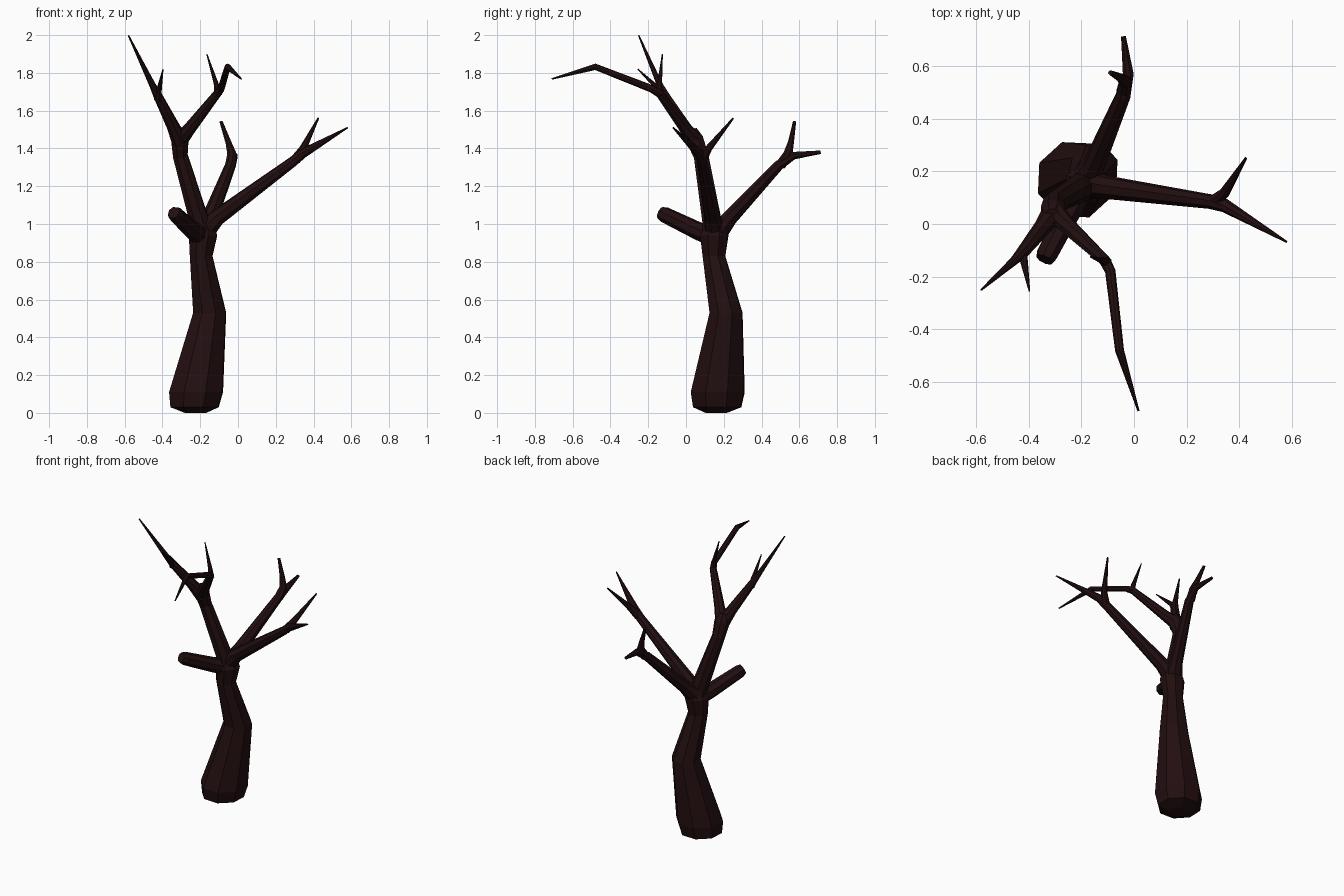
import bpy, bmesh, math
from mathutils import Vector

bark = bpy.data.materials.new("dark_bark")
bark.diffuse_color = (0.016, 0.0045, 0.005, 1)
SIDES = 8


def limb(name, points, flat_rings=False):
    """Faceted tapering tube through (x, y, z, radius) points."""
    pos = [Vector(p[:3]) for p in points]
    bm = bmesh.new()
    rings, normal = [], Vector((0.94, 0.34, 0))
    for i, p in enumerate(pos):
        # ring faces the average of the directions on both sides
        d = Vector((0, 0, 0))
        if i > 0:
            d += (p - pos[i - 1]).normalized()
        if i < len(pos) - 1:
            d += (pos[i + 1] - p).normalized()
        d = Vector((0, 0, 1)) if flat_rings else d.normalized()
        normal = (normal - d * normal.dot(d)).normalized()
        side = d.cross(normal)
        r = points[i][3]
        ring = []
        for k in range(SIDES):
            a = 2 * math.pi * k / SIDES
            ring.append(bm.verts.new(p + (normal * math.cos(a) + side * math.sin(a)) * r))
        rings.append(ring)
    for a, b in zip(rings, rings[1:]):
        for k in range(SIDES):
            n = (k + 1) % SIDES
            bm.faces.new((a[k], a[n], b[n], b[k]))
    bm.faces.new(rings[0][::-1])
    bm.faces.new(rings[-1])
    bmesh.ops.recalc_face_normals(bm, faces=bm.faces)
    mesh = bpy.data.meshes.new(name)
    bm.to_mesh(mesh)
    bm.free()
    mesh.materials.append(bark)
    ob = bpy.data.objects.new(name, mesh)
    bpy.context.collection.objects.link(ob)
    return ob


# Trunk with a rounded foot, a bend at mid height and a swollen crown
limb("trunk", [
    (-0.225, 0.16, 0.0, 0.06), (-0.23, 0.165, 0.03, 0.136), (-0.222, 0.168, 0.11, 0.152),
    (-0.15, 0.212, 0.53, 0.093), (-0.195, 0.148, 0.83, 0.064),
    (-0.185, 0.15, 0.94, 0.08), (-0.178, 0.155, 1.01, 0.045)], flat_rings=True)

# Sawn-off stub
limb("stub", [(-0.19, 0.15, 0.93, 0.055), (-0.24, 0.06, 0.965, 0.048),
              (-0.33, -0.115, 1.05, 0.042), (-0.34, -0.135, 1.06, 0.034)])

# Leader and its two forks
limb("leader", [(-0.185, 0.15, 0.93, 0.07), (-0.2, 0.14, 1.0, 0.055),
                (-0.305, 0.08, 1.36, 0.042), (-0.308, 0.045, 1.45, 0.05),
                (-0.31, 0.03, 1.5, 0.03)])
limb("left_fork", [(-0.305, 0.045, 1.43, 0.045), (-0.345, -0.01, 1.52, 0.034),
                   (-0.425, -0.11, 1.68, 0.024), (-0.455, -0.14, 1.74, 0.017),
                   (-0.58, -0.25, 1.998, 0.004)])
limb("left_fork_twig", [(-0.425, -0.105, 1.66, 0.022), (-0.418, -0.14, 1.71, 0.015),
                        (-0.397, -0.255, 1.82, 0.003)])
limb("front_fork", [(-0.305, 0.045, 1.45, 0.045), (-0.26, 0.0, 1.5, 0.034),
                    (-0.11, -0.14, 1.69, 0.022), (-0.09, -0.18, 1.715, 0.02),
                    (-0.055, -0.48, 1.832, 0.017), (0.017, -0.71, 1.768, 0.004)])
limb("front_fork_twig", [(-0.105, -0.145, 1.68, 0.022), (-0.115, -0.14, 1.74, 0.014),
                         (-0.165, -0.125, 1.9, 0.003)])

# Long right branch and its two tips
limb("right_branch", [(-0.19, 0.155, 0.95, 0.06), (-0.11, 0.14, 1.035, 0.045),
                      (0.29, 0.085, 1.33, 0.028), (0.345, 0.07, 1.375, 0.026),
                      (0.58, -0.068, 1.51, 0.004)])
limb("right_branch_twig", [(0.305, 0.085, 1.34, 0.028), (0.345, 0.12, 1.4, 0.02),
                           (0.425, 0.25, 1.56, 0.005)])

# Back branch and its two blunt tips
limb("back_branch", [(-0.185, 0.16, 0.95, 0.06), (-0.15, 0.23, 1.03, 0.043),
                     (-0.04, 0.49, 1.31, 0.029), (-0.022, 0.57, 1.362, 0.022),
                     (-0.04, 0.712, 1.38, 0.01)])
limb("back_branch_twig", [(-0.04, 0.5, 1.31, 0.029), (-0.032, 0.54, 1.37, 0.026),
                          (-0.05, 0.555, 1.43, 0.017), (-0.09, 0.575, 1.543, 0.009)])
